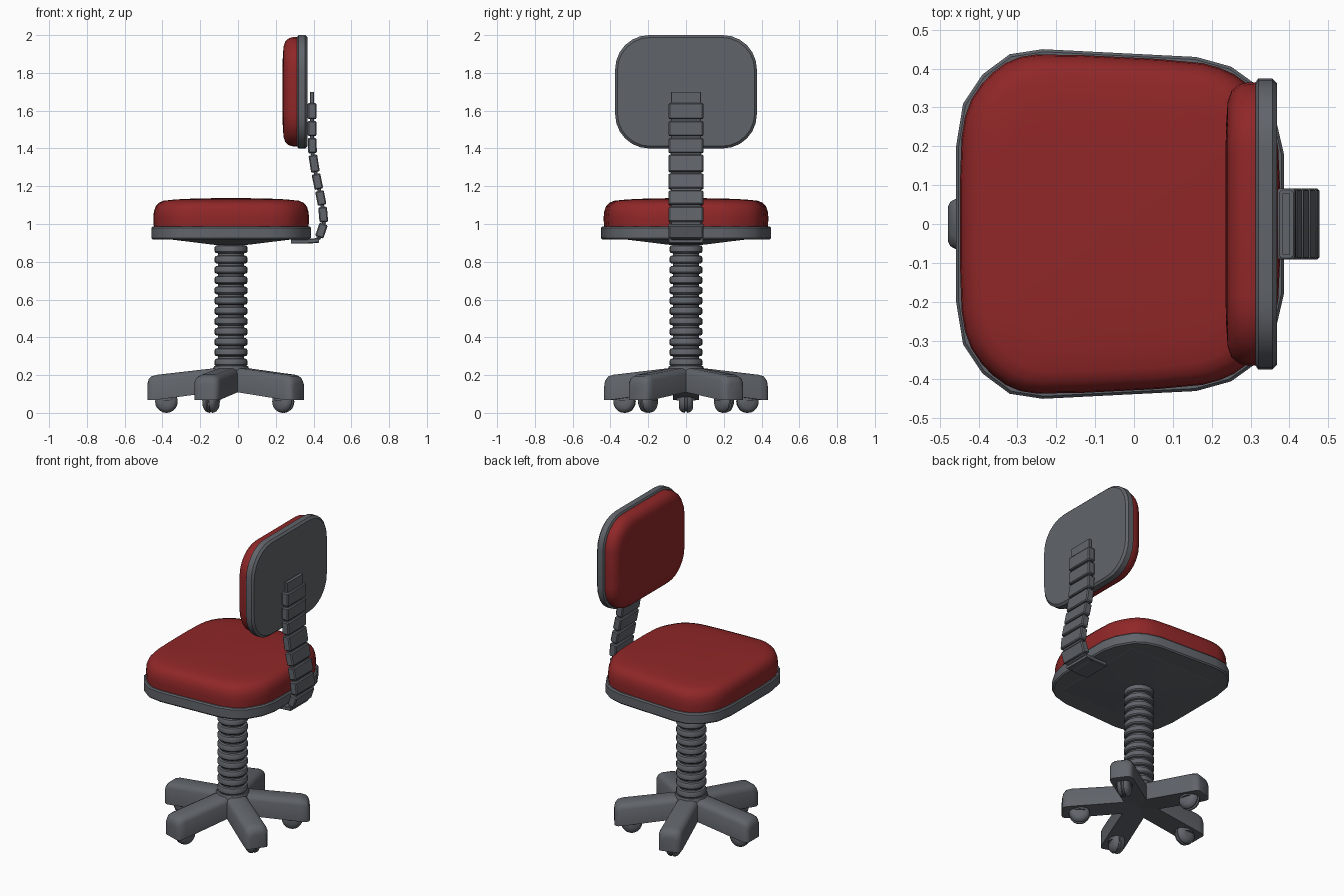
import bpy, math
from mathutils import Vector, Matrix

if "Cube" in bpy.data.objects:
    bpy.data.objects.remove(bpy.data.objects["Cube"])


def material(name, rgb):
    m = bpy.data.materials.new(name)
    m.diffuse_color = (*rgb, 1)
    m.use_nodes = True
    m.node_tree.nodes["Principled BSDF"].inputs["Base Color"].default_value = m.diffuse_color
    return m


GREY = material("grey plastic", (0.118, 0.128, 0.145))
RED = material("red fabric", (0.28, 0.02, 0.021))


def loft(name, rings, mat, angle=35):
    """Skin a list of equal-length rings and cap both ends."""
    n = len(rings[0])
    verts = [tuple(p) for r in rings for p in r]
    faces = [(i * n + j, i * n + (j + 1) % n, (i + 1) * n + (j + 1) % n, (i + 1) * n + j)
             for i in range(len(rings) - 1) for j in range(n)]
    faces += [tuple(range(n))[::-1], tuple(range(len(verts) - n, len(verts)))]
    me = bpy.data.meshes.new(name)
    me.from_pydata(verts, [], faces)
    # make the normals point outwards
    import bmesh
    bm = bmesh.new()
    bm.from_mesh(me)
    bmesh.ops.recalc_face_normals(bm, faces=bm.faces)
    bm.to_mesh(me)
    bm.free()
    me.materials.append(mat)
    me.shade_smooth()
    me.set_sharp_from_angle(angle=math.radians(angle))
    ob = bpy.data.objects.new(name, me)
    bpy.context.collection.objects.link(ob)
    return ob


def circle(r, n):
    return [(r * math.cos(2 * math.pi * i / n), r * math.sin(2 * math.pi * i / n)) for i in range(n)]


def rounded_rect(hw, hh, r, seg):
    pts = []
    for k, (sx, sy) in enumerate([(1, 1), (-1, 1), (-1, -1), (1, -1)]):
        for i in range(seg + 1):
            a = math.pi / 2 * (k + i / seg)
            pts.append((sx * (hw - r) + r * math.cos(a), sy * (hh - r) + r * math.sin(a)))
    return pts


def soften(pts):
    """One corner-cutting pass over a closed outline."""
    out = []
    for i, p in enumerate(pts):
        q = pts[(i + 1) % len(pts)]
        out += [(p[0] * .75 + q[0] * .25, p[1] * .75 + q[1] * .25),
                (p[0] * .25 + q[0] * .75, p[1] * .25 + q[1] * .75)]
    return out


CX = -0.037   # centre line of column and seat

# Seat: tray, tapered underside, cushion
half = [(-.458, .2), (-.44, .31), (-.39, .385), (-.32, .437), (-.235, .45),
        (.16, .43), (.25, .405), (.31, .362), (.365, .27), (.386, .18)]
outline = [(x - CX, y) for x, y in half] + [(x - CX, -y) for x, y in reversed(half)]


def seat_ring(pts, s, z):
    return [(CX + x * s, y * s, z) for x, y in pts]


loft("seat_tray", [seat_ring(outline, s, z) for s, z in
                   [(.985, .918), (1, .926), (1, .98), (.985, .988)]], GREY)
loft("seat_underside", [[(CX + sx * h, sy * h, z) for sx, sy in [(1, 1), (-1, 1), (-1, -1), (1, -1)]]
                        for h, z in [(.32, .922), (.31, .917), (.09, .89)]], GREY, 10)
soft = soften(outline)
loft("seat_cushion", [seat_ring(soft, s, z) for s, z in
                      [(.97, .98), (.977, 1.03), (.97, 1.065), (.95, 1.092), (.91, 1.112),
                       (.85, 1.123), (.7, 1.13), (.45, 1.135), (.15, 1.137)]], RED, 60)

# Backrest: shell and cushion, lofted along x
back = rounded_rect(.375, .30, .18, 6)


def back_ring(inset, x):
    return [(x, y * (1 - inset / .375), 1.70 + z * (1 - inset / .30)) for y, z in back]


loft("backrest_shell", [back_ring(i, x) for i, x in
                        [(.01, .313), (0, .32), (0, .356), (.012, .368)]], GREY)
loft("backrest_cushion", [back_ring(i, x) for i, x in
                          [(.011, .318), (.01, .295), (.016, .27), (.032, .251),
                           (.06, .241), (.12, .237), (.22, .235)]], RED, 60)

# Support spine: thin inner strip with thick ribbed sleeves along a bent path
path = [Vector(p) for p in [(.392, 1.645), (.392, 1.55), (.392, 1.46), (.395, 1.37), (.411, 1.27),
                            (.43, 1.18), (.447, 1.095), (.455, 1.005), (.428, .925)]]


def strip_ring(p, d, w, t, b):
    nrm = Vector((d.y, -d.x))
    return [(p.x + nrm.x * v, u, p.y + nrm.y * v)
            for u, v in [(w - b, t), (w, t - b), (w, b - t), (w - b, -t),
                         (b - w, -t), (-w, b - t), (-w, t - b), (b - w, t)]]


full = [Vector((.392, 1.70))] + path + [Vector((.395, .907)), Vector((.28, .907))]
dirs = [(full[min(i + 1, len(full) - 1)] - full[max(i - 1, 0)]).normalized() for i in range(len(full))]
loft("spine_strip", [strip_ring(p, d, .08, .01, .003) for p, d in zip(full, dirs)], GREY)
for i in range(len(path) - 1):
    a, b = path[i], path[i + 1]
    d = (b - a).normalized()
    a, b = a + d * .005, b - d * .005
    loft(f"spine_sleeve_{i + 1}", [strip_ring(p, d, w, t, .006) for p, w, t in
                                   [(a, .087, .018), (a + d * .006, .092, .023),
                                    (b - d * .006, .092, .023), (b, .087, .018)]], GREY)
# Flat foot of the spine under the seat
loft("spine_foot", [strip_ring(Vector((x, z)), Vector((-1, 0)), .09, .012, .004)
                    for x, z in [(.43, .913), (.36, .908), (.28, .908)]], GREY)

# Ribbed column
profile = [(.075, .20)]
ribs, z0, pitch = 12, .235, .0545
for k in range(ribs):
    z = z0 + k * pitch
    profile += [(.07, z), (.07, z + .010), (.082, z + .013), (.087, z + .020),
                (.087, z + .042), (.082, z + .050), (.07, z + .0535)]
profile.append((.075, .90))
loft("column", [[(CX + x, y, z) for x, y in circle(r, 24)] for r, z in profile], GREY)


# Five-star base with casters
def leg_ring(r, w, top, bottom, b):
    return [(r, -w, bottom), (r, w, bottom), (r, w, top - b), (r, w - b * .35, top - b * .35),
            (r, w - b, top), (r, b - w, top), (r, b * .35 - w, top - b * .35), (r, -w, top - b)]


wheel_profile = [(.02, -.038), (.042, -.035), (.055, -.024), (.06, -.008), (.053, -.004),
                 (.053, .004), (.06, .008), (.055, .024), (.042, .035), (.02, .038)]
for k in range(5):
    place = Matrix.Translation((CX, 0, 0)) @ Matrix.Rotation(math.pi + k * math.tau / 5, 4, 'Z')
    parts = [
        loft(f"base_leg_{k + 1}", [leg_ring(*s) for s in
                                   [(0, .066, .245, .12, .03), (.10, .066, .235, .108, .03),
                                    (.39, .068, .202, .07, .03), (.42, .066, .194, .067, .03),
                                    (.436, .057, .178, .067, .03), (.442, .045, .155, .069, .03)]], GREY),
        loft(f"caster_wheel_{k + 1}", [[(.342 + x, t, .06 + z) for x, z in circle(r, 20)]
                                       for r, t in wheel_profile], GREY),
        loft(f"caster_stem_{k + 1}", [[(.342 + x, y, z) for x, y in circle(.05, 12)]
                                      for z in (.066, .10)], GREY),
    ]
    for ob in parts:
        ob.data.transform(place)

# Hub where the legs meet the column
loft("base_hub", [[(CX + x, y, z) for x, y in circle(r, 24)]
                  for r, z in [(.09, .13), (.1, .22), (.09, .248)]], GREY)
